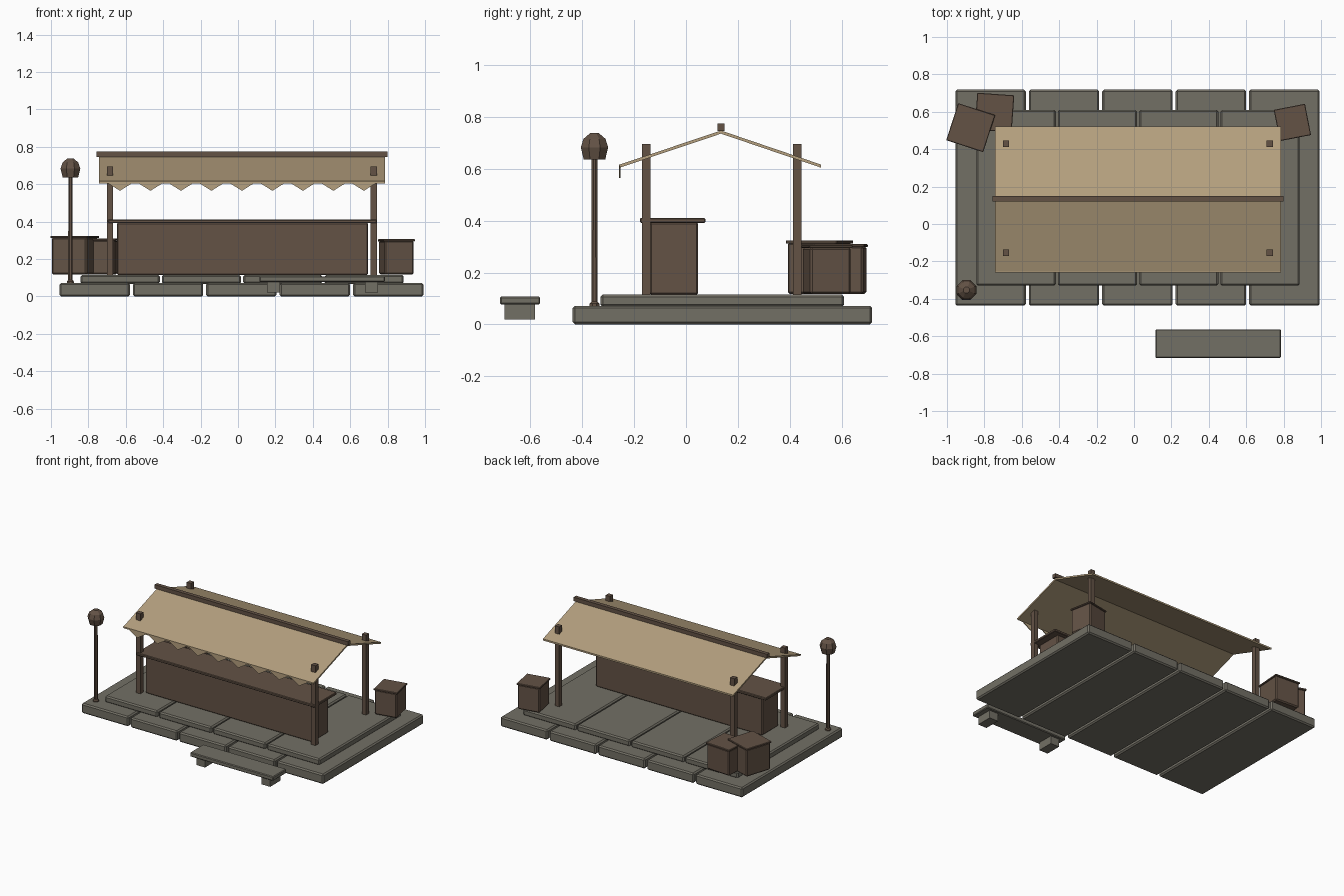
import bpy
import math
from mathutils import Vector

if "Cube" in bpy.data.objects:
    bpy.data.objects.remove(bpy.data.objects["Cube"])


def material(name, rgb):
    m = bpy.data.materials.new(name)
    m.use_nodes = True
    m.diffuse_color = (*rgb, 1)
    m.node_tree.nodes["Principled BSDF"].inputs["Base Color"].default_value = (*rgb, 1)
    return m


STONE = material("grey stone", (0.17, 0.16, 0.13))
WOOD = material("brown wood", (0.125, 0.085, 0.06))
CANVAS = material("tan canvas", (0.46, 0.35, 0.21))


def mesh(name, verts, faces, mat):
    me = bpy.data.meshes.new(name)
    me.from_pydata(verts, [], faces)
    me.materials.append(mat)
    ob = bpy.data.objects.new(name, me)
    bpy.context.collection.objects.link(ob)
    return ob


def box(name, xs, ys, zs, mat, bevel=0.0, turn=0.0):
    """Box between the given limits, turned about its own upright axis."""
    c = Vector([(a + b) / 2 for a, b in (xs, ys, zs)])
    verts = [Vector((x, y, z)) - c for x in xs for y in ys for z in zs]
    faces = [(0, 1, 3, 2), (4, 6, 7, 5), (0, 4, 5, 1),
             (2, 3, 7, 6), (0, 2, 6, 4), (1, 5, 7, 3)]
    ob = mesh(name, verts, faces, mat)
    ob.location = c
    ob.rotation_euler.z = math.radians(turn)
    if bevel:
        mod = ob.modifiers.new("Bevel", "BEVEL")
        mod.width = bevel
        mod.segments = 1
    return ob


def lathe(name, profile, x, y, sides, mat):
    """Faceted solid of revolution from (radius, height) pairs."""
    verts, faces = [], []
    for r, z in profile:
        for i in range(sides):
            a = math.tau * (i + 0.5) / sides
            verts.append((r * math.cos(a), r * math.sin(a), z))
    for k in range(len(profile) - 1):
        for i in range(sides):
            j = (i + 1) % sides
            faces.append((k * sides + i, k * sides + j,
                          (k + 1) * sides + j, (k + 1) * sides + i))
    faces.append(tuple(reversed(range(sides))))
    faces.append(tuple(range(len(verts) - sides, len(verts))))
    ob = mesh(name, verts, faces, mat)
    ob.location = (x, y, 0)
    return ob


def slab_row(name, count, x0, x1, gap, ys, zs):
    step = (x1 - x0 + gap) / count
    for i in range(count):
        x = x0 + i * step
        box(f"{name}_{i + 1}", (x, x + step - gap), ys, zs, STONE, 0.009)


# Stepped stone platform
slab_row("lower_slab", 5, -0.955, 0.992, 0.016, (-0.437, 0.718), (0, 0.072))
slab_row("upper_slab", 4, -0.842, 0.886, 0.011, (-0.33, 0.61), (0.068, 0.115))

# Counter
box("counter_body", (-0.647, 0.695), (-0.14, 0.047), (0.115, 0.394), WOOD, 0.006)
box("counter_top", (-0.695, 0.742), (-0.178, 0.075), (0.392, 0.411), WOOD, 0.004)

# Posts
for side, x in (("right", -0.684), ("left", 0.725)):
    for end, y in (("front", -0.153), ("back", 0.429)):
        box(f"{end}_{side}_post", (x - 0.017, x + 0.017), (y - 0.017, y + 0.017),
            (0.11, 0.696), WOOD)

# Canvas roof: a folded sheet swept along x
X0, X1, RIDGE_Y = -0.743, 0.787, 0.135
section = [(-0.255, 0.617), (RIDGE_Y, 0.748), (0.52, 0.617)]
section += [(y, z - 0.012) for y, z in reversed(section)]
n = len(section)
verts = [(x, y, z) for x in (X0, X1) for y, z in section]
faces = [(i, (i + 1) % n, n + (i + 1) % n, n + i) for i in range(n)]
faces += [(0, 5, 4, 1), (1, 4, 3, 2), (6, 7, 10, 11), (7, 8, 9, 10)]
roof = mesh("canvas_roof", verts, faces, CANVAS)
box("ridge_beam", (-0.756, 0.8), (RIDGE_Y - 0.014, RIDGE_Y + 0.014), (0.747, 0.775), WOOD)

# Scalloped front trim
TEETH, PITCH = 9, 0.163
start = (X0 + X1) / 2 - TEETH * PITCH / 2 - 0.001
outline = [(X1, 0.617), (X0, 0.617), (X0, 0.612)]
for i in range(TEETH):
    x = start + i * PITCH
    outline += [(x + 0.01, 0.61), (x + PITCH / 2, 0.565), (x + PITCH - 0.01, 0.61)]
outline.append((X1, 0.612))
trim = mesh("scalloped_trim", [(x, -0.255, z) for x, z in outline],
            [tuple(range(len(outline)))], CANVAS)
solid = trim.modifiers.new("Solidify", "SOLIDIFY")
solid.thickness = 0.006
solid.offset = 0

# Lamp
LX, LY = -0.896, -0.353
lathe("lamp_pole", [(0.02, 0.07), (0.02, 0.08), (0.013, 0.088), (0.012, 0.645)],
      LX, LY, 8, WOOD)
lathe("lamp_head", [(0.045, 0.637), (0.057, 0.683), (0.046, 0.716), (0.018, 0.738)],
      LX, LY, 8, WOOD)


# Crates with lids
def crate(name, x, y, size, top, turn):
    h, lid = size / 2, size / 2 + 0.005
    box(name + "_body", (x - h, x + h), (y - h, y + h), (0.117, top - 0.008),
        WOOD, 0.008, turn)
    box(name + "_lid", (x - lid, x + lid), (y - lid, y + lid), (top - 0.012, top),
        WOOD, 0.003, turn)


crate("left_crate", 0.847, 0.543, 0.16, 0.306, 11)
crate("right_outer_crate", -0.873, 0.515, 0.198, 0.324, -18)
crate("right_inner_crate", -0.746, 0.596, 0.188, 0.31, -4)

# Bench in front of the platform
box("bench_seat", (0.115, 0.785), (-0.717, -0.563), (0.077, 0.108), STONE, 0.005)
for side, x in (("right", 0.19), ("left", 0.714)):
    box(f"bench_{side}_leg", (x - 0.035, x + 0.035), (-0.7, -0.583), (0.02, 0.079), STONE)
